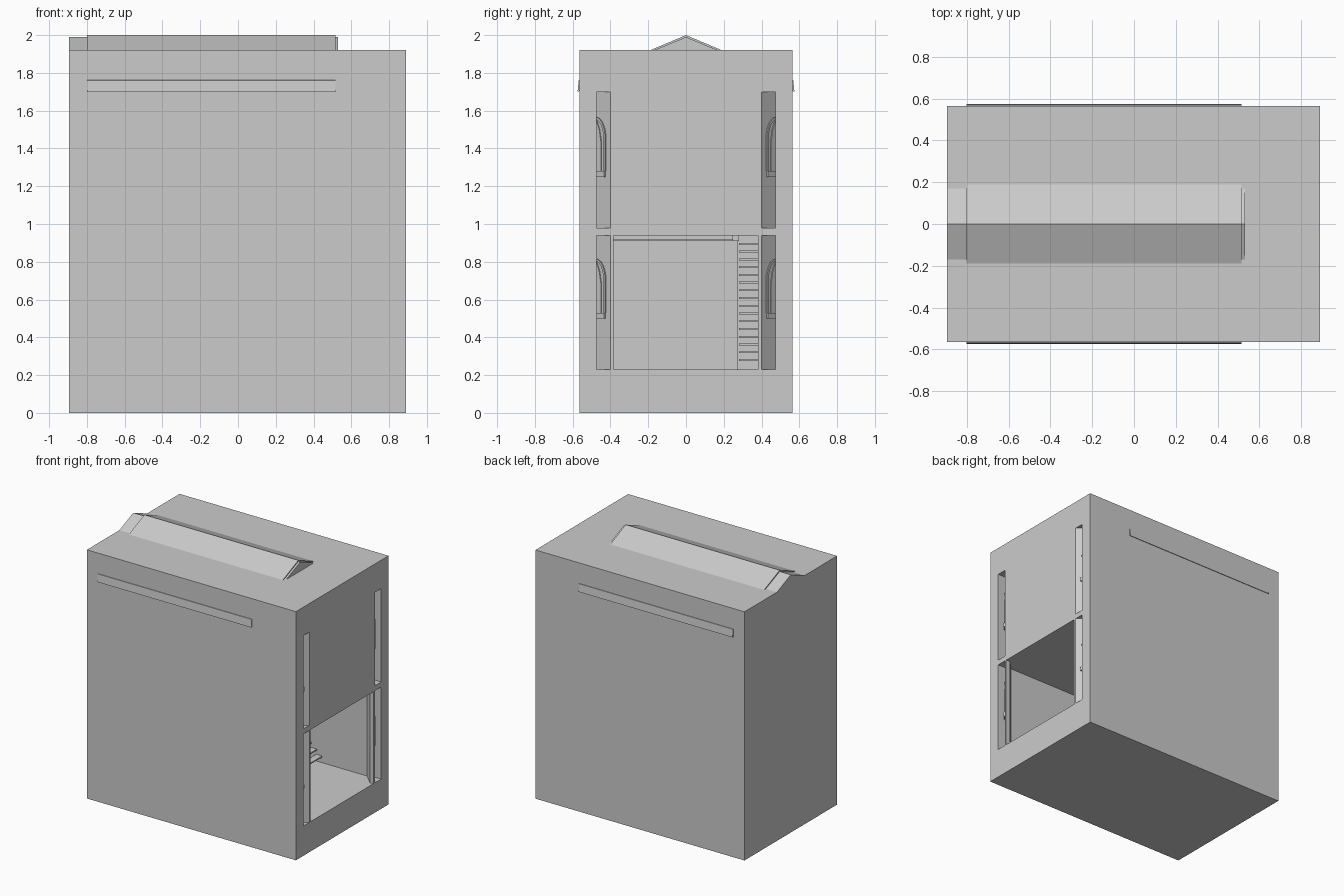
import bpy, bmesh, math
from mathutils import Vector

if "Cube" in bpy.data.objects:
    bpy.data.objects.remove(bpy.data.objects["Cube"])


def mesh_object(name, bm):
    bmesh.ops.recalc_face_normals(bm, faces=bm.faces)
    me = bpy.data.meshes.new(name)
    bm.to_mesh(me)
    bm.free()
    ob = bpy.data.objects.new(name, me)
    bpy.context.collection.objects.link(ob)
    return ob


def prism(name, pts, offset):
    """Extrude a closed outline of 3D points along offset."""
    bm = bmesh.new()
    face = bm.faces.new([bm.verts.new(p) for p in pts])
    ext = bmesh.ops.extrude_face_region(bm, geom=[face])
    # keep the start cap so that the solid is closed
    verts = [g for g in ext["geom"] if isinstance(g, bmesh.types.BMVert)]
    bmesh.ops.translate(bm, verts=verts, vec=Vector(offset))
    if not any(len(set(f.verts) & set(verts)) == 0 for f in bm.faces):
        bmesh.ops.holes_fill(bm, edges=bm.edges)
    return mesh_object(name, bm)


def box(name, x0, x1, y0, y1, z0, z1):
    return prism(name, [(x0, y0, z0), (x1, y0, z0), (x1, y1, z0), (x0, y1, z0)],
                 (0, 0, z1 - z0))


def cut(target, cutter):
    cutter.hide_render = True
    mod = target.modifiers.new("opening", "BOOLEAN")
    mod.operation, mod.solver, mod.object = "DIFFERENCE", "EXACT", cutter
    bpy.context.view_layer.objects.active = target
    bpy.ops.object.modifier_apply(modifier=mod.name)
    bpy.data.objects.remove(cutter)


STOREYS = [(0.23, 0.94), (0.98, 1.70)]

# Building shell
shell = box("building_shell", -0.895, 0.89, -0.565, 0.565, 0, 1.92)

# Ground floor hall with canted front corners and a deeper stairwell
hall = [(0.95, -0.385), (0.95, 0.38), (0.86, 0.38), (0.78, 0.46), (-0.6, 0.46),
        (-0.6, 0.272), (-0.5, 0.272), (-0.5, -0.46), (0.78, -0.46), (0.855, -0.385)]
cut(shell, prism("hall_cutter", [(x, y, 0.23) for x, y in hall], (0, 0, 0.71)))

# Wedge recesses that expose the canted bay walls
for s in (-1, 1):
    for z0, z1 in STOREYS:
        pts = [(0.91, s * 0.38, z0), (0.91, s * 0.475, z0), (0.815, s * 0.475, z0)]
        cut(shell, prism("bay_cutter", pts, (0, 0, z1 - z0)))


def bay_bar(name, s, path, width, depth):
    """Flat bar following a (u, z) path on the canted wall, u from window centre."""
    along = Vector((-1, s, 0)).normalized()
    normal = Vector((1, s, 0)).normalized()
    base = Vector((0.815, s * 0.475, 0)) - normal * 0.004
    bm = bmesh.new()
    rings = []
    for i, p in enumerate(path):
        a, b = Vector(path[max(i - 1, 0)]), Vector(path[min(i + 1, len(path) - 1)])
        t = (b - a).normalized()
        side = Vector((-t.y, t.x)) * width / 2
        ring = []
        for k, d in ((-1, 0), (1, 0), (1, depth), (-1, depth)):
            q = Vector(p) + side * k
            ring.append(bm.verts.new(base + along * q.x + Vector((0, 0, q.y)) + normal * d))
        rings.append(ring)
    for r, q in zip(rings, rings[1:]):
        for i in range(4):
            bm.faces.new((r[i], r[(i + 1) % 4], q[(i + 1) % 4], q[i]))
    bm.faces.new(rings[0])
    bm.faces.new(rings[-1])
    return mesh_object(name, bm)


# Arched windows with mullion, tracery and sill
for s in (-1, 1):
    for sill in (0.50, 1.25):
        z0, spring = sill + 0.03, sill + 0.20
        arch = [(-0.068 * math.cos(math.pi * i / 12), spring + 0.11 * math.sin(math.pi * i / 12))
                for i in range(13)]
        frame = [(-0.068, z0)] + arch + [(0.068, z0)]
        bay_bar("window_frame", s, frame, 0.012, 0.012)
        for m in (-1, 1):
            bay_bar("window_mullion", s, [(m * 0.036, z0), (m * 0.036, spring - 0.02),
                                          (m * 0.022, spring + 0.05), (0, spring + 0.10)], 0.009, 0.009)
        bay_bar("window_sill", s, [(-0.07, sill + 0.015), (0.07, sill + 0.015)], 0.03, 0.016)

# Staircase along the far wall
for i in range(16):
    x, z = 0.40 - i * 0.045, 0.275 + i * 0.041
    box("stair_tread", x - 0.05, x, 0.28, 0.455, z, z + 0.01)

# Ceiling beam and trim
box("ceiling_beam", -0.5, 0.4, 0.245, 0.28, 0.91, 0.945)
box("ceiling_trim", -0.505, -0.48, -0.455, 0.25, 0.912, 0.92)

# Gable block just under the roof
prism("gable_walls", [(-0.895, 0, 1.99), (-0.895, 0.5, 1.783), (-0.895, -0.5, 1.783)],
      (1.425, 0, 0))

# Pitched roof with eaves
roof = [(0, 2.0), (0.568, 1.76), (0.574, 1.70), (0, 1.94), (-0.574, 1.70), (-0.568, 1.76)]
prism("pitched_roof", [(-0.80, y, z) for y, z in roof], (1.315, 0, 0))
